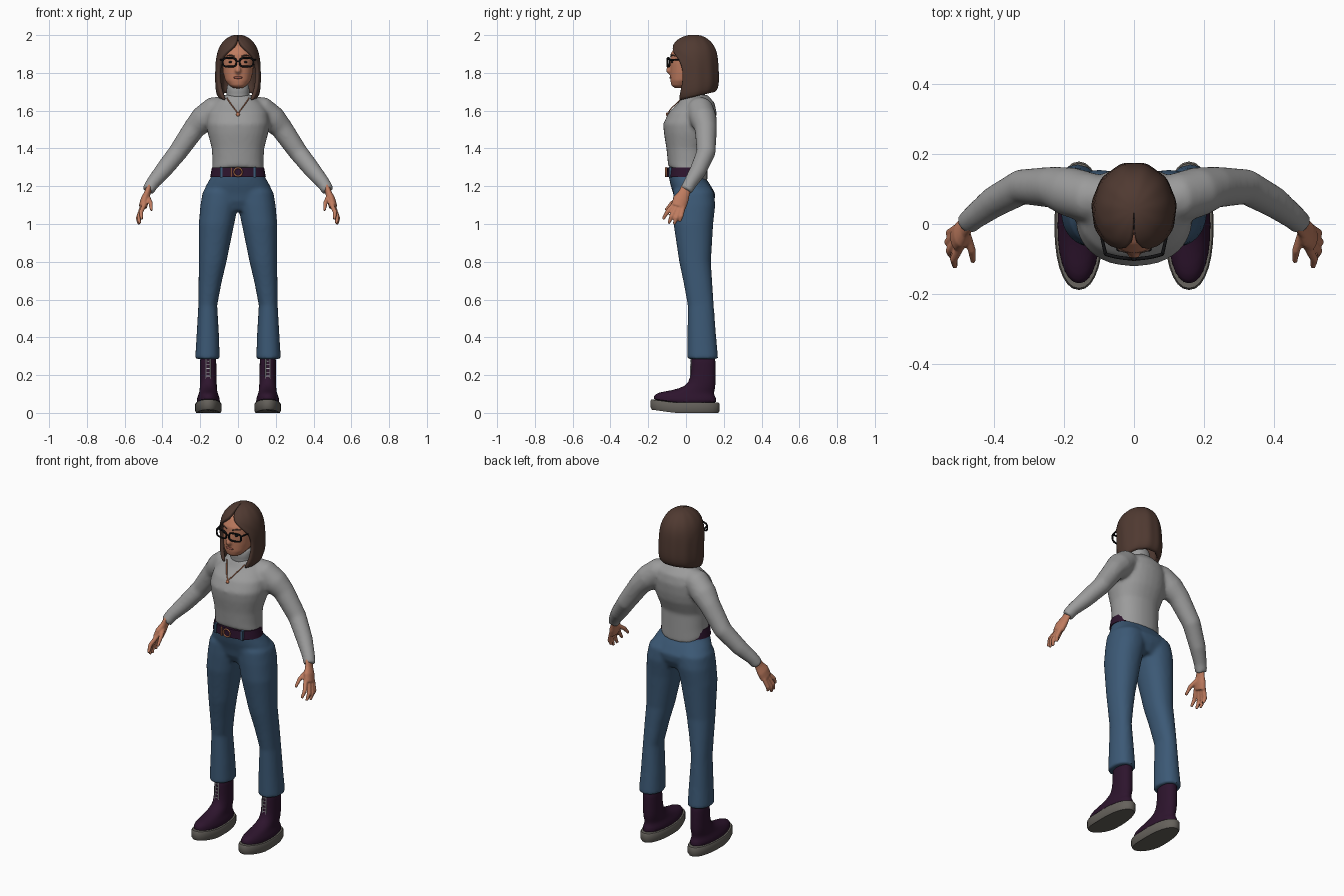
import bpy, bmesh, math
from mathutils import Vector, Matrix

if "Cube" in bpy.data.objects:
    bpy.data.objects.remove(bpy.data.objects["Cube"])

N = 28


def material(name, r, g, b):
    m = bpy.data.materials.new(name)
    m.use_nodes = True
    m.diffuse_color = (r, g, b, 1)
    m.node_tree.nodes["Principled BSDF"].inputs["Base Color"].default_value = (r, g, b, 1)
    return m


GREY = material("grey knit", .33, .33, .33)
DENIM = material("blue denim", .045, .1, .18)
HAIR = material("brown hair", .08, .042, .031)
SKIN = material("skin", .52, .2, .115)
PLUM = material("dark plum leather", .026, .007, .026)
SOLE = material("sole grey", .13, .12, .105)
BLACK = material("black", .006, .006, .007)
COPPER = material("copper", .55, .2, .1)
LACE = material("pale lace", .5, .5, .52)
LIP = material("lip", .3, .09, .065)


def skin_rings(bm, rings, cap=True, closed=True):
    """Bridge successive lists of points with quads."""
    rows = [[bm.verts.new(p) for p in ring] for ring in rings]
    n = len(rows[0])
    for a, b in zip(rows, rows[1:]):
        for i in range(n if closed else n - 1):
            j = (i + 1) % n
            bm.faces.new((a[i], a[j], b[j], b[i]))
    if cap:
        bm.faces.new(rows[0][::-1])
        bm.faces.new(rows[-1])


def loft(bm, rings, s=1, power=2.2, cap=True):
    """Stack of superellipses: x, y, z, x radius, y radius, optional slope along y."""
    out = []
    for x, y, z, rx, ry, *slope in rings:
        ring = []
        for i in range(N):
            c, d = math.cos(math.tau * i / N), math.sin(math.tau * i / N)
            px = math.copysign(abs(c) ** (2 / power), c) * rx
            py = math.copysign(abs(d) ** (2 / power), d) * ry
            ring.append((s * (x + px), y + py, z + (slope[0] * py if slope else 0)))
        out.append(ring)
    skin_rings(bm, out, cap)


def tube(bm, pts, s=1, flat=1, ref=(0, 1, 0), n=16):
    """Round tube through points x, y, z, radius."""
    P = [Vector(p[:3]) for p in pts]
    out = []
    for i, p in enumerate(P):
        t = (P[min(i + 1, len(P) - 1)] - P[max(i - 1, 0)]).normalized()
        u = t.cross(Vector(ref)).normalized()
        v = u.cross(t)
        ring = []
        for k in range(n):
            a = math.tau * k / n
            q = p + pts[i][3] * (math.cos(a) * u + flat * math.sin(a) * v)
            ring.append((s * q.x, q.y, q.z))
        out.append(ring)
    skin_rings(bm, out)


def ball(bm, pos, size):
    bmesh.ops.create_uvsphere(bm, u_segments=16, v_segments=10, radius=1,
                              matrix=Matrix.Translation(pos) @ Matrix.Diagonal((*size, 1)))


def box(bm, pos, size):
    bmesh.ops.create_cube(bm, size=1, matrix=Matrix.Translation(pos) @ Matrix.Diagonal((*size, 1)))


def finish(bm, name, mat, fuse=0, smooth=6, subsurf=0, solid=0, fix=True):
    if fix:
        bmesh.ops.recalc_face_normals(bm, faces=bm.faces)
    me = bpy.data.meshes.new(name)
    bm.to_mesh(me)
    bm.free()
    ob = bpy.data.objects.new(name, me)
    bpy.context.collection.objects.link(ob)
    me.materials.append(mat)
    if solid:
        m = ob.modifiers.new("thickness", 'SOLIDIFY')
        m.thickness, m.offset = solid, -1
    if fuse:
        m = ob.modifiers.new("fuse", 'REMESH')
        m.mode, m.voxel_size = 'VOXEL', fuse
        m = ob.modifiers.new("soften", 'SMOOTH')
        m.factor, m.iterations = .5, smooth
    if subsurf:
        ob.modifiers.new("round", 'SUBSURF').levels = subsurf
    bpy.ops.object.select_all(action='DESELECT')
    ob.select_set(True)
    bpy.context.view_layer.objects.active = ob
    bpy.ops.object.convert(target='MESH')
    bpy.ops.object.shade_smooth_by_angle(angle=math.radians(50))
    return ob


# Sweater: torso and sleeves fused together
bm = bmesh.new()
loft(bm, [(0, .01, 1.262, .138, .104, -.4), (0, .008, 1.32, .135, .106, -.2),
          (0, .005, 1.4, .139, .109), (0, .015, 1.48, .16, .132), (0, .018, 1.53, .167, .139),
          (0, .035, 1.59, .16, .127), (0, .055, 1.64, .13, .097), (0, .048, 1.685, .07, .066)])
for s in (1, -1):
    tube(bm, [(.03, .065, 1.63, .05), (.125, .075, 1.605, .071), (.185, .092, 1.555, .071),
              (.232, .105, 1.505, .059), (.32, .106, 1.378, .051), (.4, .062, 1.278, .045),
              (.455, .02, 1.213, .036), (.477, 0, 1.175, .034)], s, n=24)
finish(bm, "sweater", GREY, fuse=.01, smooth=8)

# Folded collar
bm = bmesh.new()
loft(bm, [(0, .04, 1.65, .072, .07), (0, .04, 1.69, .058, .06), (0, .038, 1.695, .063, .064),
          (0, .036, 1.735, .058, .06), (0, .036, 1.742, .05, .052)])
finish(bm, "collar", GREY, subsurf=1)

# Trousers: hips and legs fused together
bm = bmesh.new()
loft(bm, [(0, .045, 1.07, .15, .08), (0, .045, 1.12, .18, .105), (0, .044, 1.16, .189, .112),
          (0, .022, 1.21, .166, .105), (0, .004, 1.25, .143, .095), (0, .002, 1.29, .13, .092)])
for s in (1, -1):
    loft(bm, [(.162, .089, .285, .065, .082), (.16, .084, .4, .06, .076),
              (.16, .078, .57, .05, .069), (.148, .063, .69, .061, .076),
              (.134, .048, .8, .073, .084), (.114, .039, 1, .094, .105),
              (.099, .043, 1.1, .1, .112), (.087, .04, 1.17, .1, .108), (.07, .03, 1.22, .07, .08)], s)
finish(bm, "trousers", DENIM, fuse=.01, smooth=6)

# Belt, loops and buckle
bm = bmesh.new()
loft(bm, [(0, 0, 1.25, .147, .102), (0, 0, 1.3, .138, .1)])
finish(bm, "belt", PLUM)
bm = bmesh.new()
for s in (1, -1):
    box(bm, (s * .088, -.083, 1.275), (.014, .016, .056))
finish(bm, "belt_loops", DENIM)
bm = bmesh.new()
circle = [(math.cos(math.tau * i / 20), math.sin(math.tau * i / 20)) for i in range(21)]
tube(bm, [(.022 * c, -.107, 1.275 + .022 * d, .0045) for c, d in circle], n=8)
box(bm, (-.037, -.104, 1.275), (.008, .01, .05))
finish(bm, "buckle", COPPER)

# Boots
bm, soles, laces = bmesh.new(), bmesh.new(), bmesh.new()
for s in (1, -1):
    loft(bm, [(.157, -.005, .04, .064, .172), (.157, -.005, .075, .062, .168),
              (.157, 0, .097, .052, .148), (.157, .035, .115, .047, .115),
              (.157, .078, .14, .045, .078), (.157, .09, .18, .044, .067),
              (.158, .092, .26, .043, .064), (.158, .092, .33, .043, .064)], s)
    loft(soles, [(.157, -.005, 0, .064, .176), (.157, -.005, .012, .07, .183),
                 (.157, -.005, .046, .07, .183), (.157, -.005, .054, .066, .178)], s)
    for dx in (-.011, .011):
        tube(laces, [(.158 + dx, .022, .14, .003), (.158 + dx, .024, .2, .003),
                     (.158 + dx, .027, .3, .003)], s, n=8)
    for k in range(7):
        box(laces, (s * .158, .024, .155 + k * .02), (.024, .006, .004))
for part in (bm, soles):
    for v in part.verts:
        v.co.z += max(0, -.06 - v.co.y) * .14
finish(bm, "boots", PLUM, subsurf=1)
finish(soles, "boot_soles", SOLE)
finish(laces, "boot_laces", LACE)

# Hands: palm, four fingers and thumb
bm = bmesh.new()
fingers = [((.492, -.06, 1.11), (.514, -.1, 1.062), (.51, -.122, 1.025)),
           ((.503, -.046, 1.1), (.526, -.077, 1.04), (.521, -.092, 1.002)),
           ((.508, -.03, 1.09), (.53, -.052, 1.03), (.525, -.063, .997)),
           ((.508, -.014, 1.09), (.526, -.026, 1.04), (.521, -.034, 1.012)),
           ((.478, -.025, 1.145), (.462, -.075, 1.11), (.458, -.108, 1.072))]
for s in (1, -1):
    tube(bm, [(.468, .005, 1.2, .028), (.48, -.01, 1.162, .031), (.492, -.027, 1.13, .042),
              (.504, -.04, 1.09, .04)], s, flat=.55, ref=(1, 0, 0))
    for f in fingers:
        tube(bm, [(*p, r) for p, r in zip(f, (.0125, .012, .008))], s, ref=(1, 0, 0), n=10)
finish(bm, "hands", SKIN, fuse=.005, smooth=3)

# Head with neck and nose
bm = bmesh.new()
loft(bm, [(0, -.03, 1.72, .025, .03), (0, -.025, 1.733, .046, .052), (0, -.005, 1.76, .068, .078),
          (0, .012, 1.8, .079, .096), (0, .016, 1.85, .084, .101), (0, .02, 1.9, .084, .102),
          (0, .03, 1.94, .072, .088), (0, .035, 1.97, .04, .05)])
loft(bm, [(0, .036, 1.68, .046, .048), (0, .03, 1.8, .046, .05)])
tube(bm, [(0, -.078, 1.862, .009), (0, -.087, 1.835, .011), (0, -.092, 1.812, .016),
          (0, -.08, 1.8, .012)], ref=(1, 0, 0))
finish(bm, "head", SKIN, fuse=.006, smooth=4)
bm = bmesh.new()
ball(bm, (0, -.079, 1.775), (.025, .009, .007))
finish(bm, "lips", LIP)
bm = bmesh.new()
for s in (1, -1):
    ball(bm, (s * .038, -.073, 1.857), (.013, .006, .006))
finish(bm, "eyes", BLACK)
bm = bmesh.new()
for s in (1, -1):
    tube(bm, [(.018, -.081, 1.887, .003), (.04, -.074, 1.894, .004), (.06, -.056, 1.89, .003)], s, n=8)
finish(bm, "eyebrows", HAIR)

# Glasses
bm = bmesh.new()
for s in (1, -1):
    rim = []
    for c, d in circle:
        x = .045 + .036 * math.copysign(abs(c) ** .6, c)
        rim.append((x, -.099 + 2 * x * x, 1.856 + .023 * math.copysign(abs(d) ** .6, d), .005))
    tube(bm, rim, s, n=8)
    tube(bm, [(.081, -.086, 1.868, .005), (.094, -.03, 1.87, .004), (.094, .03, 1.865, .004)],
         s, ref=(0, 0, 1), n=8)
tube(bm, [(-.012, -.1, 1.862, .004), (.012, -.1, 1.862, .004)], n=8)
finish(bm, "glasses", BLACK)

# Hair: open shell parted at the front (z, y, x radius, y radius, half opening, slope)
bm = bmesh.new()
rings = []
for z, cy, rx, ry, gap, slope in [
        (1.668, .04, .108, .113, .75, .22), (1.7, .042, .118, .13, .92, .14),
        (1.75, .042, .121, .135, 1.08, .05), (1.81, .04, .12, .135, 1.12, 0),
        (1.865, .037, .119, .135, 1, 0), (1.91, .035, .112, .131, .6, 0),
        (1.948, .035, .095, .114, .17, 0), (1.982, .038, .066, .08, .03, 0),
        (1.999, .04, .032, .04, .03, 0), (2.002, .04, .008, .01, .03, 0)]:
    ring = []
    for i in range(45):
        a = gap + (math.tau - 2 * gap) * i / 44
        wave = 1 + .014 * math.cos(11 * a)
        y = -math.cos(a) * ry * wave
        ring.append((math.sin(a) * rx * wave, cy + y, z + slope * y))
    rings.append(ring)
skin_rings(bm, rings, cap=False, closed=False)
bm.verts.ensure_lookup_table()
bm.faces.new(bm.verts[-45:])
finish(bm, "hair", HAIR, solid=.022, subsurf=1, fix=False)

# Necklace
bm = bmesh.new()
for s in (1, -1):
    tube(bm, [(.06, -.02, 1.668, .003), (.042, -.047, 1.642, .003), (.02, -.078, 1.612, .003),
              (0, -.098, 1.585, .003)], s, n=8)
ball(bm, (0, -.1, 1.58), (.01, .006, .01))
finish(bm, "necklace", COPPER)
